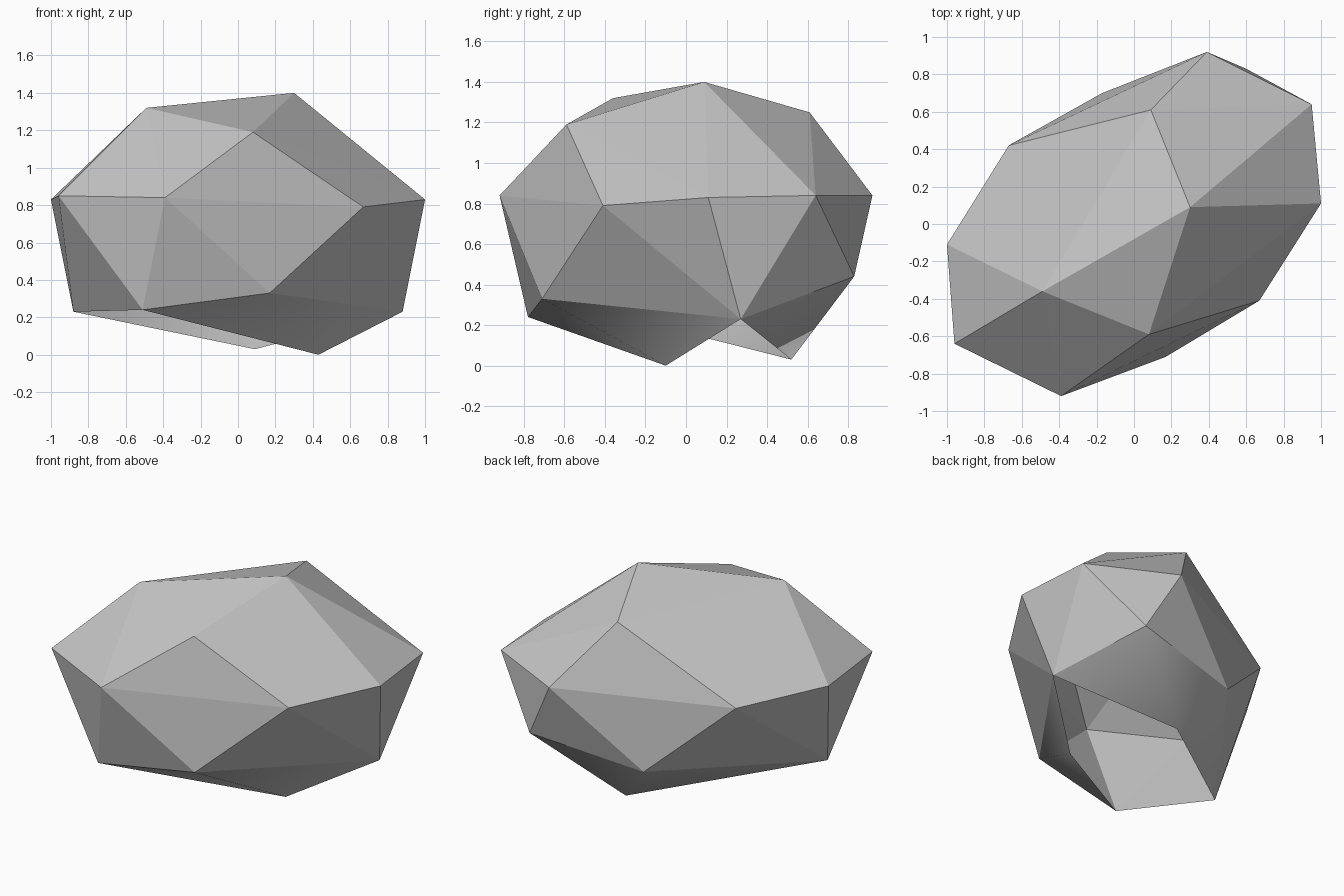
import bpy
import bmesh

default_cube = bpy.data.objects.get("Cube")
if default_cube:
    bpy.data.objects.remove(default_cube, do_unlink=True)

# Plain grey stone
stone = bpy.data.materials.new("stone_grey")
stone.use_nodes = True
grey = (0.55, 0.55, 0.55, 1)
stone.diffuse_color = grey
stone.node_tree.nodes["Principled BSDF"].inputs["Base Color"].default_value = grey

# Corner points of the rock, ring by ring
crown = [(-.49, -.36, 1.32), (.3, .09, 1.4), (.08, -.59, 1.19), (.09, .61, 1.25)]
belt = [(.39, .92, .84), (.95, .64, .84), (1, .11, .83), (.67, -.41, .79),
        (-.39, -.92, .84), (-.96, -.64, .85), (-1, -.11, .83), (-.67, .42, .79)]
skirt = [(.17, -.71, .33), (.6, .83, .44), (-.17, .7, .33)]
rim = [(-.88, -.27, .23), (-.51, -.78, .24), (.88, .27, .23)]
feet = [(.43, -.1, 0), (.09, .52, .03)]

# Wrap the corners in a faceted skin
bm = bmesh.new()
for point in crown + belt + skirt:
    bm.verts.new(point)
rim_verts = {bm.verts.new(point) for point in rim}
foot_verts = {bm.verts.new(point) for point in feet}
bmesh.ops.convex_hull(bm, input=list(bm.verts))
bmesh.ops.recalc_face_normals(bm, faces=list(bm.faces))

# Open the underside: drop every face spanned only by rim and feet corners
opening_verts = rim_verts | foot_verts
opening = [f for f in bm.faces if all(v in opening_verts for v in f.verts)]
bmesh.ops.delete(bm, geom=opening, context="FACES")

# Facets stay flat, except the soft lower flaps that reach the feet
for face in bm.faces:
    face.smooth = any(v in foot_verts for v in face.verts)

mesh = bpy.data.meshes.new("rock_shell")
bm.to_mesh(mesh)
bm.free()
mesh.materials.append(stone)
rock = bpy.data.objects.new("rock_shell", mesh)
bpy.context.scene.collection.objects.link(rock)
